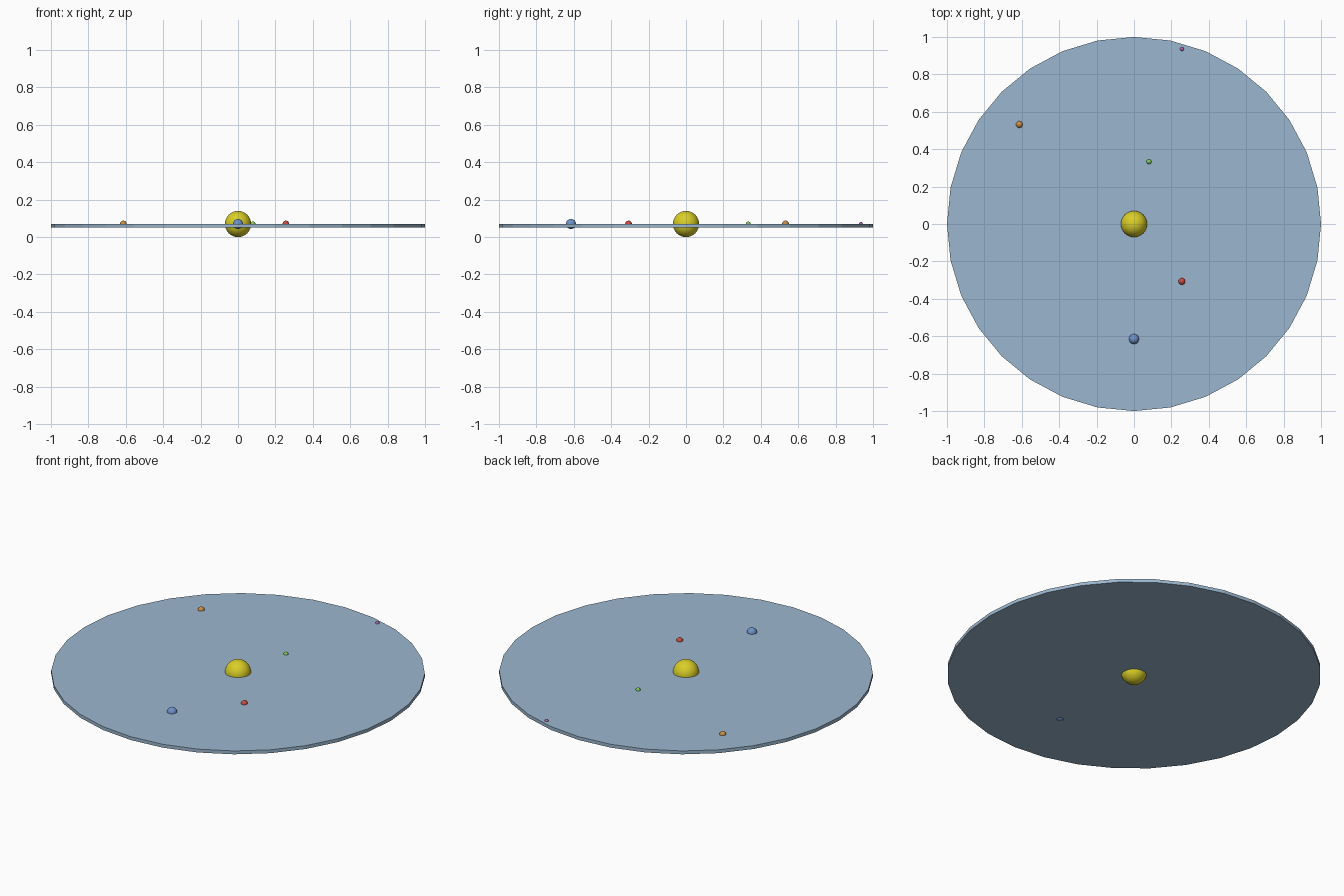
import bpy

if "Cube" in bpy.data.objects:
    bpy.data.objects.remove(bpy.data.objects["Cube"])

Z = 0.07  # common height of all body centres


def paint(obj, color):
    mat = bpy.data.materials.new(obj.name + "_color")
    mat.diffuse_color = (*color, 1)
    mat.use_nodes = True
    mat.node_tree.nodes["Principled BSDF"].inputs["Base Color"].default_value = mat.diffuse_color
    obj.data.materials.append(mat)


def ball(name, x, y, radius, color):
    bpy.ops.mesh.primitive_uv_sphere_add(segments=32, ring_count=16, radius=radius,
                                         location=(x, y, Z))
    obj = bpy.context.object
    obj.name = name
    bpy.ops.object.shade_smooth()
    paint(obj, color)


# Flat 32-sided orbital disc, top face level with the body centres
bpy.ops.mesh.primitive_cylinder_add(vertices=32, radius=1, depth=0.02,
                                    location=(0, 0, Z - 0.01))
disc = bpy.context.object
disc.name = "orbit_disc"
paint(disc, (0.33, 0.47, 0.62))

# Central sun and the five planets, half sunk into the disc
ball("sun", 0, 0, 0.07, (0.70, 0.62, 0.02))
for name, x, y, r, color in [
    ("green_planet", 0.08, 0.333, 0.013, (0.22, 0.60, 0.10)),
    ("red_planet", 0.256, -0.307, 0.018, (0.60, 0.07, 0.05)),
    ("blue_planet", 0.0, -0.615, 0.027, (0.16, 0.29, 0.58)),
    ("orange_planet", -0.613, 0.532, 0.018, (0.60, 0.27, 0.06)),
    ("purple_planet", 0.256, 0.935, 0.0105, (0.45, 0.13, 0.48)),
]:
    ball(name, x, y, r, color)
